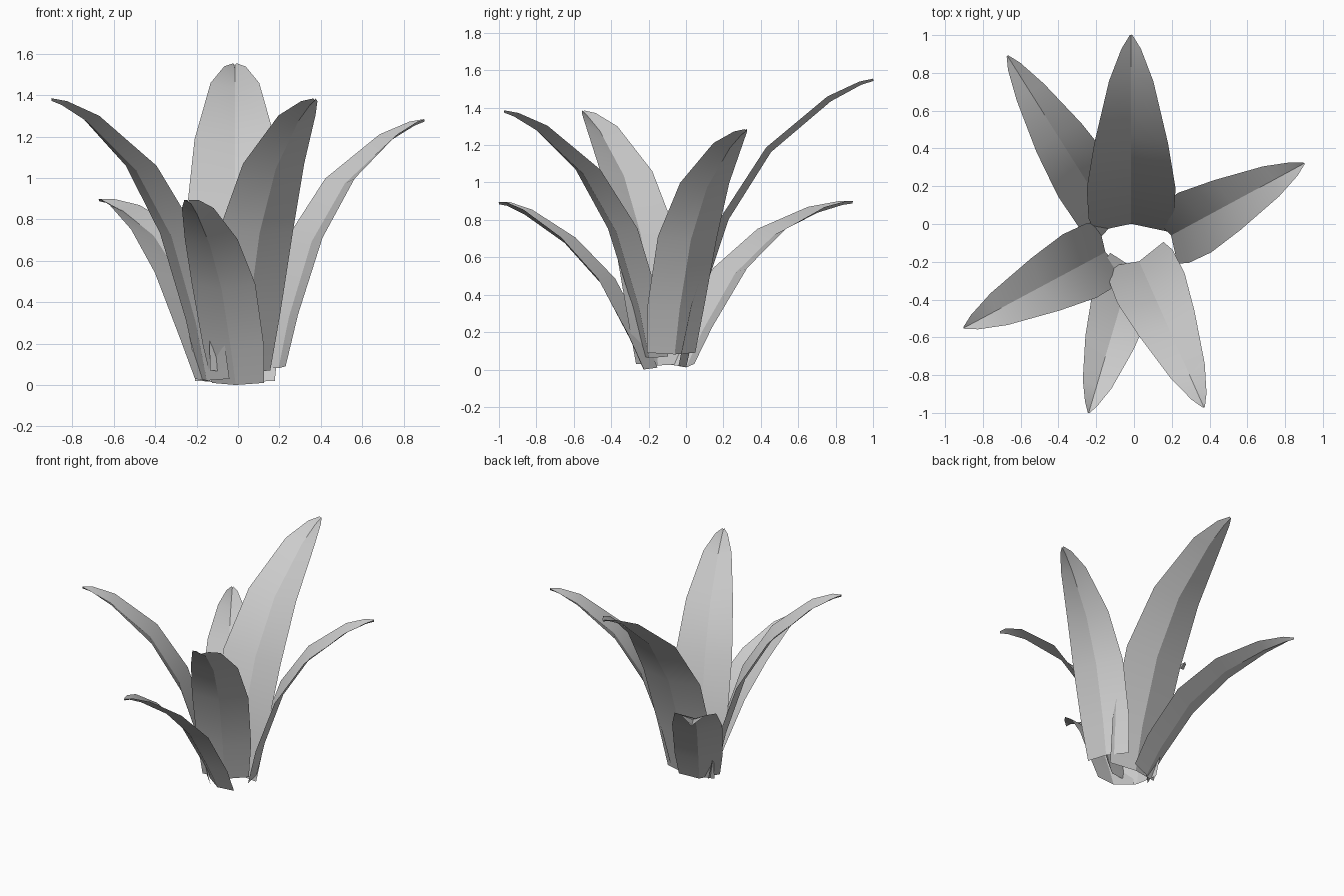
import bpy, bmesh
from mathutils import Vector

if "Cube" in bpy.data.objects:
    bpy.data.objects.remove(bpy.data.objects["Cube"])

# Leaf profile: half-width and crease depth at each station from base to tip
WIDTH = [.82, .96, 1, .83, .5, .22, .03]
CREASE = [.042, .045, .042, .036, .032, .02, .012]
# Fractions of reach and of height: upright, spreading and arching leaves
UPRIGHT = ([0, .065, .22, .45, .765, .93, 1], [0, .21, .52, .76, .938, .99, 1])
SPREADING = ([0, .09, .29, .54, .81, .94, 1], [0, .2, .54, .785, .955, 1, 1])
ARCHING = ([0, .09, .29, .53, .79, .94, 1], [0, .225, .59, .83, .965, 1, 1])


def leaf(name, base, tip, half_width, curve):
    base, tip = Vector(base), Vector(tip)
    flat = Vector((tip.x - base.x, tip.y - base.y, 0))
    height = tip.z - base.z
    side = Vector((-flat.y, flat.x, 0)).normalized()
    path = [base + flat * r + Vector((0, 0, height * z)) for r, z in zip(*curve)]
    bm = bmesh.new()
    rows = []
    for i, p in enumerate(path):
        tangent = (path[min(i + 1, 6)] - path[max(i - 1, 0)]).normalized()
        under = side.cross(tangent)
        if under.z > 0:
            under = -under
        w = half_width * WIDTH[i]
        mid = p + under * CREASE[i]
        mid.z = max(mid.z, 0)
        rows.append([bm.verts.new(v) for v in (p - side * w, mid, p + side * w)])
    for a, b in zip(rows, rows[1:]):
        for k in range(2):
            bm.faces.new((a[k], b[k], b[k + 1], a[k + 1])).smooth = True
        # sharp fold along the midrib
        bm.edges.get((a[1], b[1])).smooth = False
    bm.normal_update()
    if sum(f.normal.z for f in bm.faces) < 0:
        bmesh.ops.reverse_faces(bm, faces=bm.faces)
    mesh = bpy.data.meshes.new(name)
    bm.to_mesh(mesh)
    bm.free()
    bpy.context.collection.objects.link(bpy.data.objects.new(name, mesh))


# Rosette of six leaves
leaf("leaf_back", (-.015, -.04, .02), (-.015, 1.0, 1.555), .235, UPRIGHT)
leaf("leaf_right", (.16, -.08, .09), (.90, .32, 1.285), .18, UPRIGHT)
leaf("leaf_front_right", (.01, -.16, .07), (.37, -.97, 1.385), .195, UPRIGHT)
leaf("leaf_left", (-.115, -.13, .03), (-.90, -.55, 1.385), .19, UPRIGHT)
leaf("leaf_front_left", (0, -.19, .01), (-.24, -1.0, .895), .16, SPREADING)
leaf("leaf_back_left", (-.09, -.03, .03), (-.67, .89, .90), .17, ARCHING)
